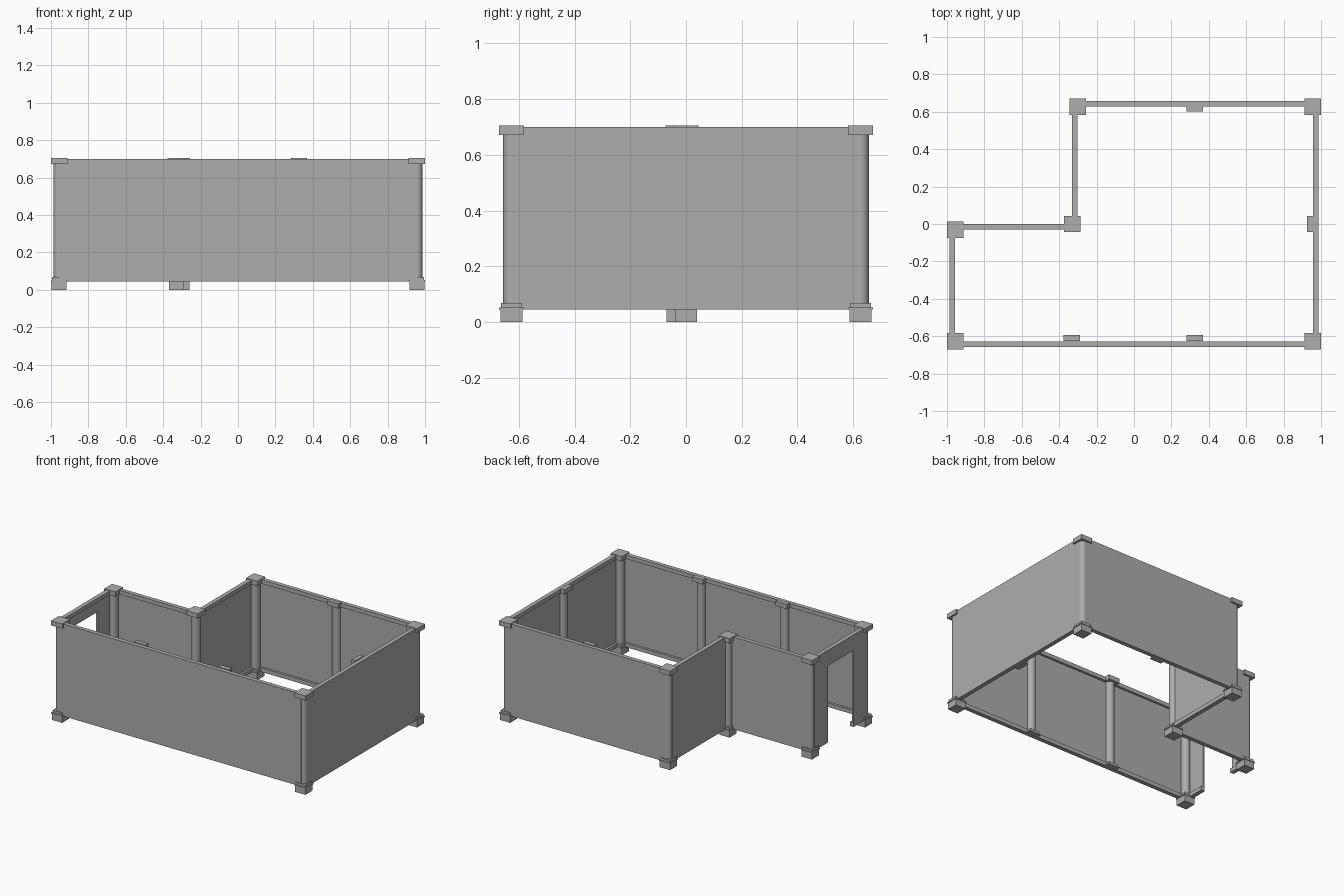
import bpy
import bmesh
import math
from mathutils import Matrix, Vector

if "Cube" in bpy.data.objects:
    bpy.data.objects.remove(bpy.data.objects["Cube"])

stone = bpy.data.materials.new("wall grey")
stone.use_nodes = True
GREY = (0.42, 0.42, 0.42, 1)
stone.diffuse_color = GREY
stone.node_tree.nodes["Principled BSDF"].inputs["Base Color"].default_value = GREY

FLOOR, TOP, CAP_TOP = 0.045, 0.7, 0.705
THICK, PANEL, RAIL = 0.03, 0.014, 0.028
RADIUS, HALF = 0.03, 0.044


def finish(name, bm, smooth=False):
    bmesh.ops.recalc_face_normals(bm, faces=bm.faces)
    mesh = bpy.data.meshes.new(name)
    bm.to_mesh(mesh)
    bm.free()
    mesh.materials.append(stone)
    obj = bpy.data.objects.new(name, mesh)
    bpy.context.collection.objects.link(obj)
    if smooth:
        bpy.ops.object.select_all(action='DESELECT')
        obj.select_set(True)
        bpy.context.view_layer.objects.active = obj
        bpy.ops.object.shade_smooth_by_angle(angle=math.radians(40))
    return obj


def box(bm, x0, x1, y0, y1, z0, z1):
    size = Vector((x1 - x0, y1 - y0, z1 - z0))
    centre = Vector(((x0 + x1) / 2, (y0 + y1) / 2, (z0 + z1) / 2))
    bmesh.ops.create_cube(bm, size=1, matrix=Matrix.Translation(centre) @ Matrix.Diagonal(size.to_4d()))


def wall(name, start, end, inward, door=None):
    """Thin outer panel with thicker rails inside; start and end lie on the outer face."""
    a, n = Vector(start), Vector(inward)
    length = (Vector(end) - a).length
    d = (Vector(end) - a).normalized()
    bm = bmesh.new()

    def piece(s0, s1, depth, z0, z1):
        p, q = a + d * s0, a + d * s1 + n * depth
        box(bm, min(p.x, q.x), max(p.x, q.x), min(p.y, q.y), max(p.y, q.y), z0, z1)

    spans = [(0, length)]
    if door:
        spans = [(0, door[0]), (door[1], length)]
        piece(door[0], door[1], PANEL, door[2], TOP)
    for s0, s1 in spans:
        piece(s0, s1, PANEL, FLOOR, TOP)
        piece(s0, s1, THICK, FLOOR, FLOOR + RAIL)
    piece(0, length, THICK, TOP - RAIL, TOP)
    finish(name, bm)


def corner_post(name, x, y):
    bm = bmesh.new()
    bmesh.ops.create_cone(bm, cap_ends=True, segments=32, radius1=RADIUS, radius2=RADIUS,
                          depth=TOP - FLOOR - 0.01,
                          matrix=Matrix.Translation((x, y, (TOP + FLOOR) / 2)))
    # foot, lip, base block and cap
    for half, z0, z1 in ((0.04, 0, FLOOR), (HALF, FLOOR, 0.052),
                         (0.038, 0.052, 0.068), (HALF, 0.672, CAP_TOP)):
        box(bm, x - half, x + half, y - half, y + half, z0, z1)
    finish(name, bm, True)


def half_post(name, x, y, inward):
    """Half-round pilaster against a wall, with a half cap and base."""
    n = Vector(inward)
    t = Vector((-n.y, n.x))
    o = Vector((x, y))
    bm = bmesh.new()
    angles = [math.pi * i / 16 for i in range(17)]
    ring = [o + t * math.cos(g) * RADIUS + n * math.sin(g) * RADIUS for g in angles]
    face = bm.faces.new([bm.verts.new((p.x, p.y, FLOOR + 0.005)) for p in ring])
    up = bmesh.ops.extrude_face_region(bm, geom=[face])["geom"]
    bmesh.ops.translate(bm, verts=[v for v in up if isinstance(v, bmesh.types.BMVert)],
                        vec=(0, 0, TOP - FLOOR - 0.01))
    for half, z0, z1 in ((HALF, FLOOR, 0.052), (0.038, 0.052, 0.068), (HALF, 0.672, CAP_TOP)):
        p, q = o - t * half + n * 0.012, o + t * half + n * half
        box(bm, min(p.x, q.x), max(p.x, q.x), min(p.y, q.y), max(p.y, q.y), z0, z1)
    finish(name, bm, True)


# Walls of the L-shaped plan
E, F = 0.987, 0.657
wall("front_wall", (-0.957, -F), (0.957, -F), (0, 1))
wall("left_wall", (E, -0.627), (E, 0.627), (-1, 0))
wall("back_wall", (-0.3, F), (0.957, F), (0, -1))
wall("notch_side_wall", (-0.332, 0), (-0.332, 0.627), (1, 0))
wall("notch_back_wall", (-0.957, 0), (-0.33, 0), (0, -1))
wall("doorway_wall", (-E, -0.627), (-E, -0.03), (1, 0), (0.155, 0.445, 0.59))

# Round posts at the corners
corners = {"front_left": (0.956, -0.626), "front_right": (-0.956, -0.626),
           "back_left": (0.956, 0.626), "back_middle": (-0.3, 0.626),
           "notch_inner": (-0.33, 0), "notch_outer": (-0.956, -0.03)}
for name, (x, y) in corners.items():
    corner_post(name + "_post", x, y)

# Half posts along the straight walls
half_post("front_right_half_post", -0.333, -0.638, (0, 1))
half_post("front_left_half_post", 0.325, -0.638, (0, 1))
half_post("back_half_post", 0.325, 0.645, (0, -1))
half_post("left_half_post", 0.968, 0, (-1, 0))
